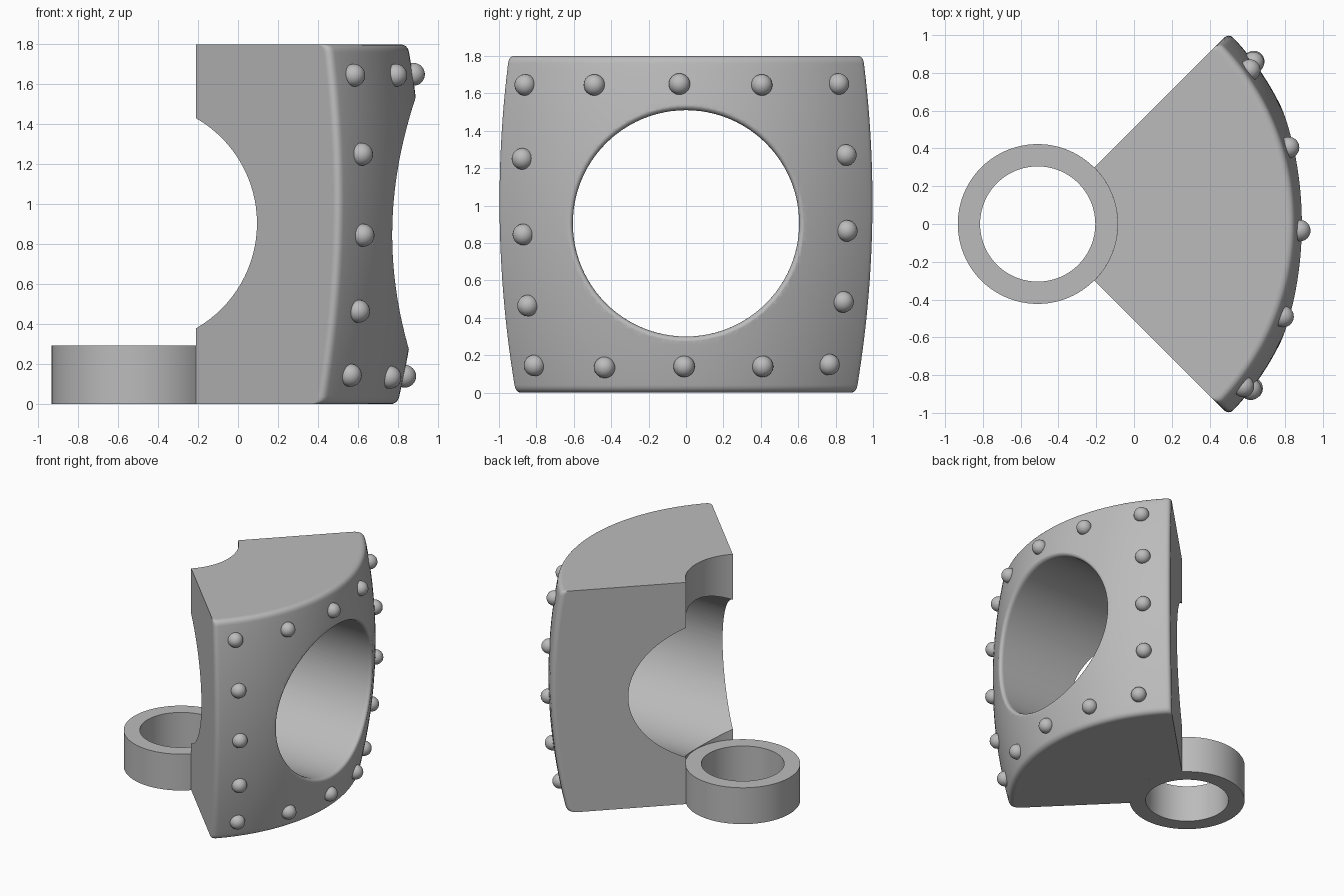
import bpy, bmesh
from math import sin, cos, pi, sqrt, radians
from mathutils import Vector

if "Cube" in bpy.data.objects:
    bpy.data.objects.remove(bpy.data.objects["Cube"])

AXIS_X = -0.51                  # vertical axis shared by ring and wedge
HEIGHT, FILLET = 1.8, 0.04
RING_R, BORE_R, RING_H = 0.423, 0.305, 0.295
HOLE_R, HOLE_Z = 0.605, 0.905

grey = bpy.data.materials.new("plain grey")
grey.use_nodes = True
COLOUR = (0.5, 0.5, 0.5, 1)
grey.diffuse_color = COLOUR
grey.node_tree.nodes["Principled BSDF"].inputs["Base Color"].default_value = COLOUR


def outer_radius(z):
    """Gently barrelled front face."""
    return 1.43 - 0.118 * (z - 1.02) ** 2


def surface_x(y, z):
    return AXIS_X + sqrt(outer_radius(z) ** 2 - y * y)


def rounded(a, b, c, steps=6):
    """Points of a rounded corner from a to c around b."""
    a, b, c = Vector(a), Vector(b), Vector(c)
    ts = [i / steps for i in range(steps + 1)]
    return [a * (1 - t) ** 2 + b * (2 * t * (1 - t)) + c * t * t for t in ts]


def polar(r, angle):
    return (r * cos(angle), r * sin(angle))


def loft(name, loops, closed=False):
    """Skin a list of point loops; cap the ends unless the loft is closed."""
    bm = bmesh.new()
    rows = [[bm.verts.new(p) for p in loop] for loop in loops]
    n = len(rows[0])
    pairs = list(zip(rows, rows[1:])) + ([(rows[-1], rows[0])] if closed else [])
    for a, b in pairs:
        for i in range(n):
            j = (i + 1) % n
            bm.faces.new((a[i], a[j], b[j], b[i]))
    if not closed:
        bm.faces.new(rows[0])
        bm.faces.new(rows[-1])
    bmesh.ops.recalc_face_normals(bm, faces=bm.faces)
    mesh = bpy.data.meshes.new(name)
    bm.to_mesh(mesh)
    bm.free()
    obj = bpy.data.objects.new(name, mesh)
    bpy.context.collection.objects.link(obj)
    mesh.materials.append(grey)
    return obj


def select(obj):
    bpy.ops.object.select_all(action='DESELECT')
    obj.select_set(True)
    bpy.context.view_layer.objects.active = obj


def smooth(obj):
    select(obj)
    bpy.ops.object.shade_smooth_by_angle(angle=radians(30))


# Wedge: rounded quarter-sector sections stacked along a rounded profile
def sector(r, z, half=pi / 4, steps=64):
    turn = FILLET / r
    pts = [polar(RING_R, half - 2 * half * i / 32) for i in range(33)]
    pts += rounded(polar(r - FILLET, -half), polar(r, -half), polar(r, turn - half))
    span = 2 * (half - turn)
    pts += [polar(r, turn - half + span * i / steps) for i in range(1, steps)]
    pts += rounded(polar(r, half - turn), polar(r, half), polar(r - FILLET, half))
    return [(AXIS_X + p[0], p[1], z) for p in pts]


def profile_end(z, inward):
    r, zi = outer_radius(z), z + inward * FILLET
    return rounded((r - FILLET, z), (r, z), (outer_radius(zi), zi))


bottom, top = profile_end(0, 1), profile_end(HEIGHT, -1)
rise = HEIGHT - 2 * FILLET
middle = [FILLET + rise * i / 40 for i in range(1, 40)]
profile = [tuple(p) for p in bottom] + [(outer_radius(z), z) for z in middle]
profile += [tuple(p) for p in reversed(top)]
wedge = loft("wedge_body", [sector(r, z) for r, z in profile])


# Round opening with a softened rim that follows the front face
def hole_spoke(angle):
    def front(r):
        return surface_x(r * cos(angle), HOLE_Z + r * sin(angle))
    rim = HOLE_R + FILLET
    pts = [(HOLE_R, -1.2)]
    pts += [tuple(p) for p in rounded((HOLE_R, front(HOLE_R) - FILLET),
                                      (HOLE_R, front(HOLE_R)),
                                      (rim, front(rim) + 0.003))]
    pts.append((rim, 1.3))
    return [(x, r * cos(angle), HOLE_Z + r * sin(angle)) for r, x in pts]


spokes = [hole_spoke(2 * pi * i / 96) for i in range(96)]
cutter = loft("hole_cutter", list(zip(*spokes)))
cutter.hide_render = True
cut = wedge.modifiers.new("hole", 'BOOLEAN')
cut.operation, cut.solver, cut.object = 'DIFFERENCE', 'EXACT', cutter
select(wedge)
bpy.ops.object.modifier_apply(modifier=cut.name)
bpy.data.objects.remove(cutter)
smooth(wedge)
weighted = wedge.modifiers.new("even shading", 'WEIGHTED_NORMAL')
weighted.keep_sharp = True

# Hinge ring
section = [(BORE_R, 0), (RING_R, 0), (RING_R, RING_H), (BORE_R, RING_H)]
ring_loops = [[(AXIS_X + r * cos(2 * pi * i / 96), r * sin(2 * pi * i / 96), z)
               for i in range(96)] for r, z in section]
smooth(loft("hinge_ring", ring_loops, closed=True))

# Round rivets along the border of the front face, as (y, z)
rivets = [(-0.86, 1.645), (-0.49, 1.645), (-0.035, 1.65), (0.405, 1.645),
          (0.815, 1.65), (0.855, 1.27), (0.86, 0.865), (0.84, 0.485),
          (0.765, 0.15), (0.41, 0.14), (-0.01, 0.14), (-0.435, 0.135),
          (-0.81, 0.145), (-0.845, 0.465), (-0.87, 0.845), (-0.875, 1.25)]
for n, (y, z) in enumerate(rivets, 1):
    bpy.ops.mesh.primitive_uv_sphere_add(segments=24, ring_count=16, radius=0.057,
                                         location=(surface_x(y, z) + 0.005, y, z))
    rivet = bpy.context.object
    rivet.name = f"rivet_{n}"
    rivet.data.materials.append(grey)
    smooth(rivet)
